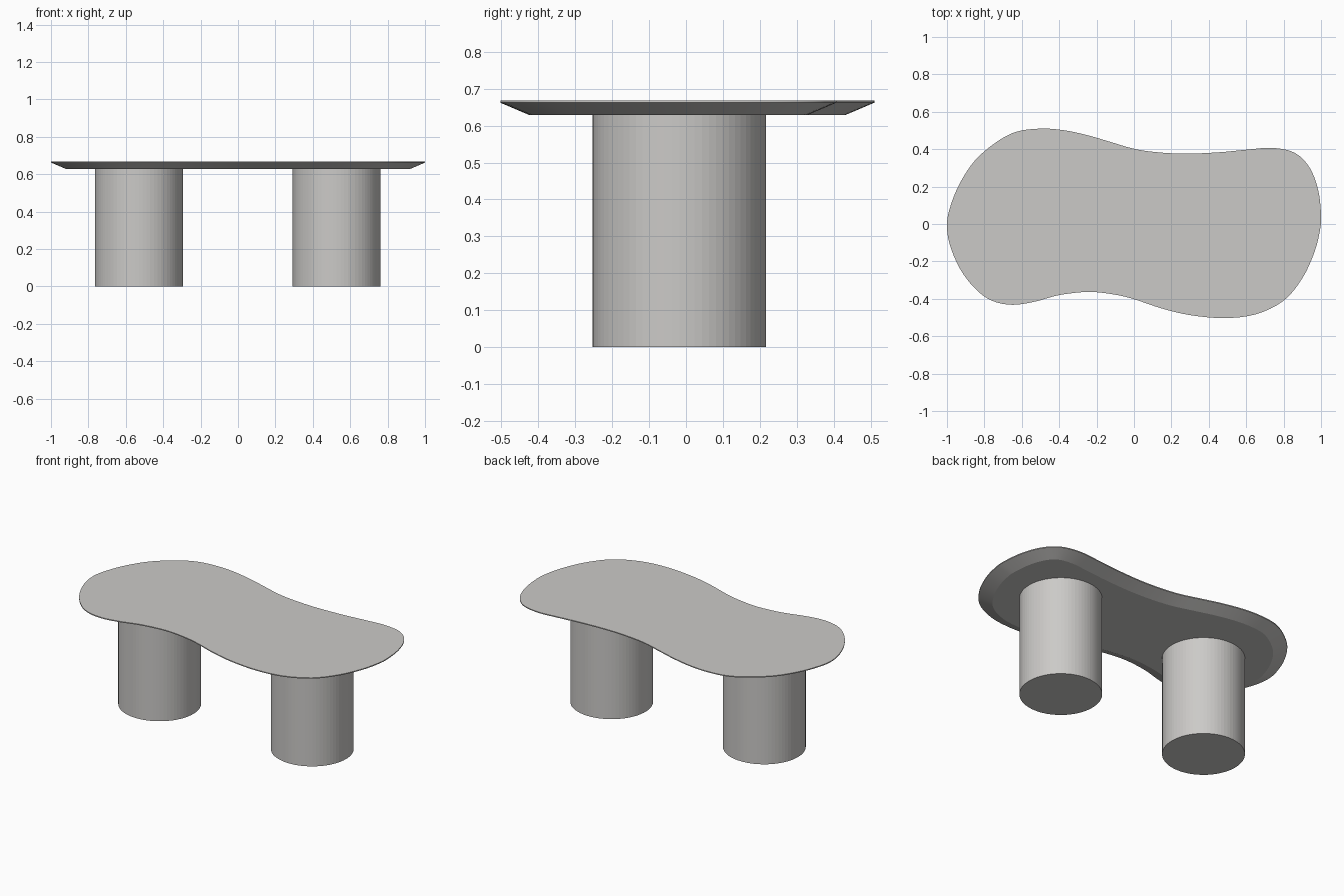
import bpy, bmesh, math
from mathutils import Vector

if "Cube" in bpy.data.objects:
    bpy.data.objects.remove(bpy.data.objects["Cube"])

stone = bpy.data.materials.new("warm grey")
stone.diffuse_color = (0.60, 0.59, 0.575, 1)
stone.use_nodes = True
stone.node_tree.nodes["Principled BSDF"].inputs["Base Color"].default_value = stone.diffuse_color

# Outline of the table top, counter-clockwise from the right tip
OUTLINE = [
    (1.0, .05), (.985, .18), (.94, .30), (.86, .38), (.74, .407), (.60, .397),
    (.45, .383), (.27, .376), (.12, .384), (0, .402), (-.12, .437), (-.25, .475),
    (-.38, .502), (-.50, .51), (-.63, .493), (-.74, .435), (-.85, .34), (-.93, .22),
    (-.98, .10), (-1.0, 0), (-.985, -.11), (-.93, -.24), (-.85, -.345), (-.76, -.41),
    (-.65, -.432), (-.53, -.415), (-.40, -.38), (-.24, -.363), (-.10, -.378),
    (0, -.402), (.15, -.452), (.30, -.487), (.48, -.503), (.65, -.483),
    (.80, -.41), (.90, -.29), (.965, -.15), (.995, -.03)]


def smooth_loop(points, steps=4):
    """Closed Catmull-Rom curve through the points."""
    p = [Vector(q) for q in points]
    n = len(p)
    out = []
    for i in range(n):
        a, b, c, d = p[i - 1], p[i], p[(i + 1) % n], p[(i + 2) % n]
        for k in range(steps):
            t = k / steps
            out.append(0.5 * (2 * b + (c - a) * t + (2 * a - 5 * b + 4 * c - d) * t * t
                              + (3 * b - a - 3 * c + d) * t ** 3))
    return out


def inset(loop, dist):
    """Move every point inwards along its normal."""
    n = len(loop)
    out = []
    for i, q in enumerate(loop):
        tan = (loop[(i + 2) % n] - loop[i - 2]).normalized()
        out.append(q + Vector((-tan.y, tan.x)) * dist)
    return out


def loft(name, rings, angle):
    """Capped solid through (loop, z) rings listed bottom to top."""
    bm = bmesh.new()
    vs = [[bm.verts.new((p.x, p.y, z)) for p in loop] for loop, z in rings]
    n = len(vs[0])
    for lo, hi in zip(vs, vs[1:]):
        for i in range(n):
            j = (i + 1) % n
            bm.faces.new((lo[i], lo[j], hi[j], hi[i]))
    bm.faces.new(vs[0][::-1])
    bm.faces.new(vs[-1])
    me = bpy.data.meshes.new(name)
    bm.to_mesh(me)
    bm.free()
    me.materials.append(stone)
    ob = bpy.data.objects.new(name, me)
    bpy.context.collection.objects.link(ob)
    if angle:
        bpy.context.view_layer.objects.active = ob
        ob.select_set(True)
        bpy.ops.object.shade_smooth_by_angle(angle=math.radians(angle))
        ob.select_set(False)


# Table top: flat slab with a thin lip and an undercut bevel
edge = smooth_loop(OUTLINE)
loft("table_top", [(inset(edge, .08), .628), (edge, .662), (edge, .668)], 20)

# Two drum legs with fine flat facets
for name, x in (("left_leg", -.53), ("right_leg", .527)):
    ring = [Vector((x + .235 * math.cos(a), -.018 + .235 * math.sin(a)))
            for a in (math.tau * i / 72 for i in range(72))]
    loft(name, [(ring, 0), (ring, .63)], 0)
